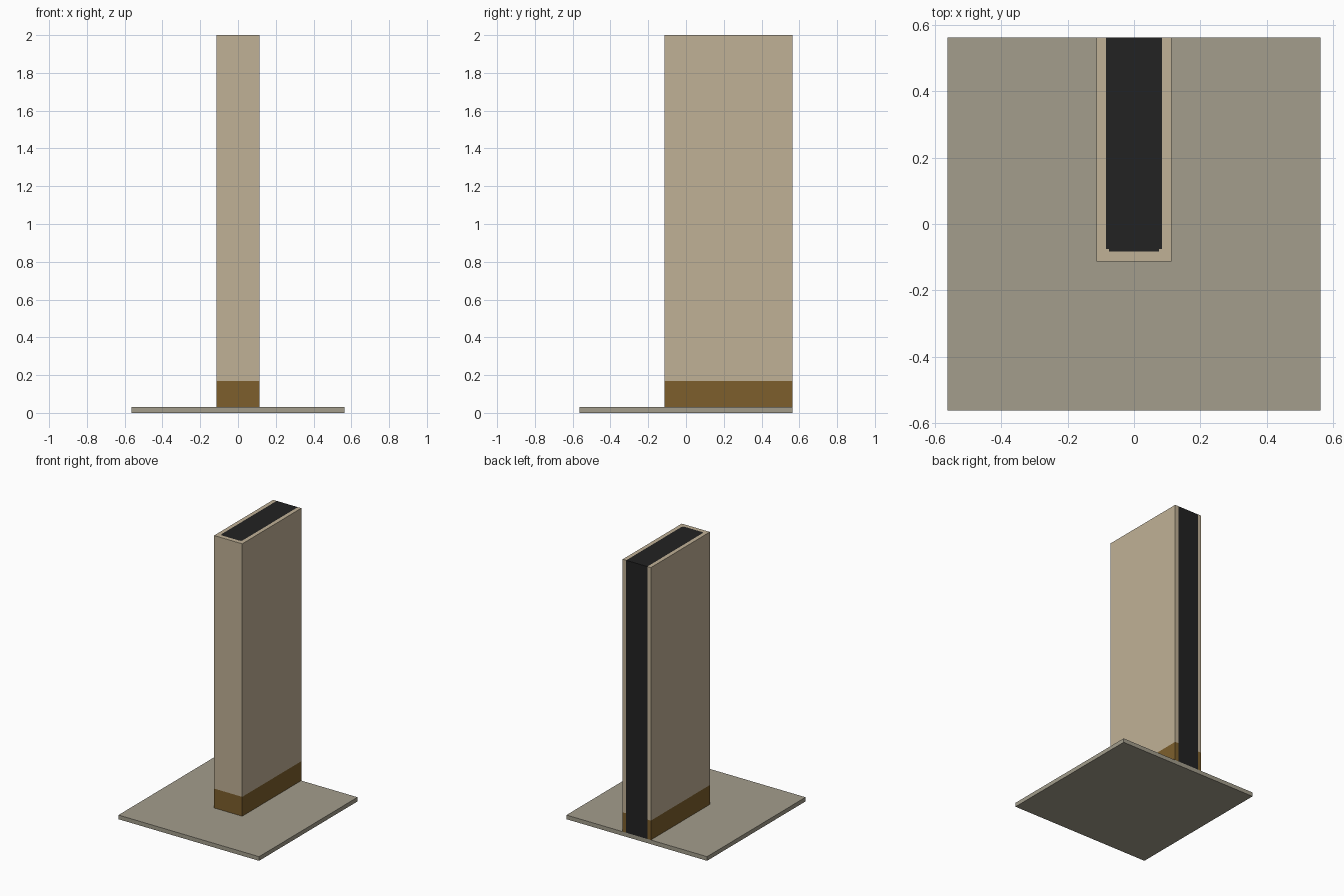
import bpy, bmesh

if "Cube" in bpy.data.objects:
    bpy.data.objects.remove(bpy.data.objects["Cube"])

def srgb(r, g, b):
    def lin(c):
        c /= 255
        return c / 12.92 if c <= 0.04045 else ((c + 0.055) / 1.055) ** 2.4
    return (lin(r), lin(g), lin(b), 1.0)

def material(name, rgb):
    m = bpy.data.materials.new(name)
    m.diffuse_color = srgb(*rgb)
    m.use_nodes = True
    m.node_tree.nodes["Principled BSDF"].inputs["Base Color"].default_value = m.diffuse_color
    return m

def prism(name, outline, z0, z1, mat):
    """Extrude a flat outline from z0 up to z1."""
    bm = bmesh.new()
    base = bm.faces.new([bm.verts.new((x, y, z0)) for x, y in outline])
    ext = bmesh.ops.extrude_face_region(bm, geom=[base])
    top = [v for v in ext["geom"] if isinstance(v, bmesh.types.BMVert)]
    bmesh.ops.translate(bm, verts=top, vec=(0, 0, z1 - z0))
    bmesh.ops.recalc_face_normals(bm, faces=bm.faces)
    me = bpy.data.meshes.new(name)
    bm.to_mesh(me)
    bm.free()
    me.materials.append(mat)
    ob = bpy.data.objects.new(name, me)
    bpy.context.collection.objects.link(ob)
    return ob

def mirrored(half):
    """Complete a right-hand outline with its mirror image across x = 0."""
    return half + [(-x, y) for x, y in reversed(half)]

stone = material("floor grey", (163, 157, 140))
plaster = material("wall beige", (192, 177, 150))
wood = material("skirting brown", (125, 95, 44))
black = material("core black", (34, 34, 34))

S = 0.5625              # half floor width, also the back edge
W = 0.1125              # half wall width
C = 0.0845              # half core width
N = 0.009               # small notch in the core's front corners
FLOOR, SKIRT, TOP = 0.03, 0.17, 2.0

# outline of the core, back edge first
core_half = [(C, S), (C, -C + N), (C - N, -C + N), (C - N, -C + 0.002)]
# U-shaped wall shell that wraps the core and is open at the back
shell = mirrored([(W, -W), (W, S)] + core_half)

prism("floor_slab", mirrored([(S, -S), (S, S)]), 0, FLOOR, stone)
prism("skirting", shell, FLOOR, SKIRT, wood)
prism("wall_shell", shell, SKIRT, TOP, plaster)
prism("wall_core", mirrored(core_half), FLOOR, TOP, black)
